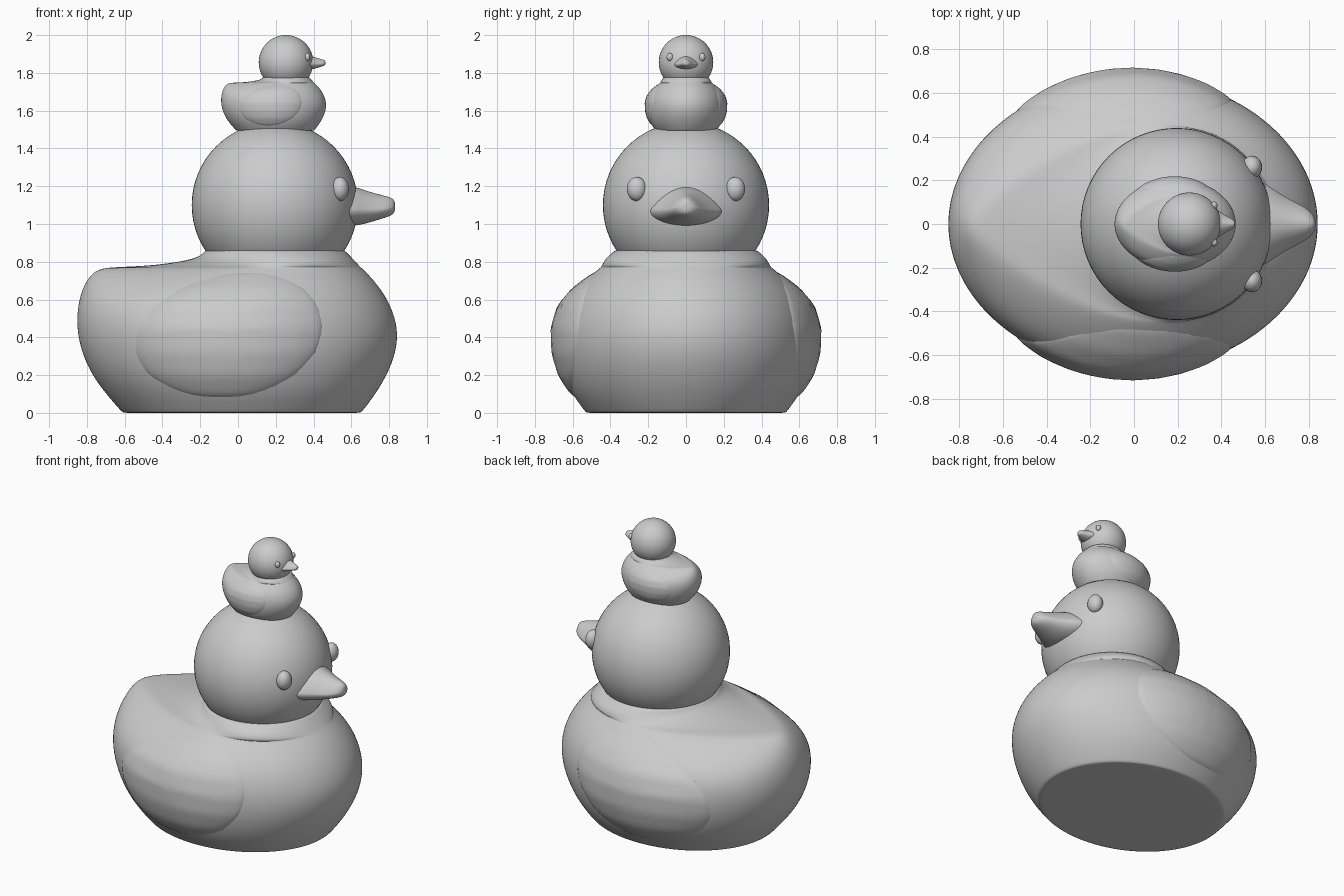
import bpy
import bmesh
from math import sin, cos, pi, sqrt
from mathutils import Matrix, Vector
from mathutils.bvhtree import BVHTree

if "Cube" in bpy.data.objects:
    bpy.data.objects.remove(bpy.data.objects["Cube"])

COLOR = (0.6, 0.6, 0.6, 1)
grey = bpy.data.materials.new("plain_grey")
grey.use_nodes = True
grey.diffuse_color = COLOR
grey.node_tree.nodes["Principled BSDF"].inputs["Base Color"].default_value = COLOR

SEGS = 48


def loft(rings):
    """Skin a list of closed point rings and cap both ends."""
    bm = bmesh.new()
    rows = [[bm.verts.new(p) for p in ring] for ring in rings]
    n = len(rows[0])
    for a, b in zip(rows, rows[1:]):
        for i in range(n):
            j = (i + 1) % n
            bm.faces.new((a[i], a[j], b[j], b[i]))
    bm.faces.new(rows[0][::-1])
    bm.faces.new(rows[-1])
    bmesh.ops.recalc_face_normals(bm, faces=bm.faces)
    return bm


def ellipsoid(center, radii, segs=48):
    bm = bmesh.new()
    m = Matrix.Translation(center) @ Matrix.Diagonal((*radii, 1))
    bmesh.ops.create_uvsphere(bm, u_segments=segs, v_segments=segs // 2, radius=1, matrix=m)
    return bm


def body():
    # height, tail x, breast x, half width, tail pinch
    profile = [
        (0, -.58, .62, .50, 0), (0, -.61, .65, .53, 0), (.015, -.625, .665, .54, 0),
        (.1, -.70, .73, .605, 0), (.2, -.775, .79, .65, 0), (.32, -.83, .84, .675, 0),
        (.45, -.857, .85, .677, 0), (.57, -.85, .81, .655, .05), (.66, -.825, .755, .61, .2),
        (.73, -.785, .695, .55, .4), (.768, -.73, .655, .51, .55), (.772, -.62, .65, .505, .55),
        (.782, -.42, .64, .49, .45), (.815, -.22, .61, .45, .2), (.85, -.18, .575, .39, 0),
        (.875, -.165, .55, .36, 0)]
    rings = []
    for z, x0, x1, w, pinch in profile:
        ring = []
        for i in range(SEGS):
            t = 2 * pi * i / SEGS
            rear = (1 - cos(t)) / 2
            ring.append(((x0 + x1) / 2 + (x1 - x0) / 2 * cos(t),
                         w * sin(t) * (1 - pinch * rear ** 2), z))
        rings.append(ring)
    return loft(rings)


def beak():
    # x, half width, top, bottom
    profile = [(.52, .22, 1.215, .985), (.6, .19, 1.205, .988), (.66, .145, 1.185, .997),
               (.72, .11, 1.165, 1.015), (.77, .085, 1.152, 1.03), (.805, .062, 1.143, 1.042),
               (.825, .038, 1.13, 1.055), (.832, .015, 1.11, 1.075)]
    rings = []
    for x, w, top, low in profile:
        mid = 1.07 + max(0, x - .75) * .25
        ring = []
        for i in range(24):
            a = 2 * pi * i / 24
            s = sin(a)
            rise = (top - mid) * abs(s) ** 1.7 if s > 0 else (mid - low) * s
            ring.append((x, w * cos(a), mid + rise))
        rings.append(ring)
    return loft(rings)


def wing(surface):
    """Egg-shaped pad that follows the side of the body."""
    bm = bmesh.new()

    def point(r, a):
        x = -.05 + .497 * r * cos(a)
        z = .41 + r * (.33 * sin(a) * (1 + .07 * cos(a)) + .05 * cos(a))
        hit = surface.ray_cast(Vector((x, 2, z)), Vector((0, -1, 0)))[0]
        return bm.verts.new((x, hit.y + .05 * sqrt(max(0, 1 - r * r)) - .01, z))

    steps = 14
    pole = point(0, 0)
    rows = [[point(sin(pi / 2 * k / steps), 2 * pi * i / SEGS) for i in range(SEGS)]
            for k in range(1, steps + 1)]
    for i in range(SEGS):
        j = (i + 1) % SEGS
        bm.faces.new((pole, rows[0][j], rows[0][i]))
        for a, b in zip(rows, rows[1:]):
            bm.faces.new((a[i], a[j], b[j], b[i]))
    return bm


def add(name, bm, loc, scale, mirror=False, subdiv=0):
    mesh = bpy.data.meshes.new(name)
    bm.to_mesh(mesh)
    bm.free()
    mesh.materials.append(grey)
    obj = bpy.data.objects.new(name, mesh)
    bpy.context.collection.objects.link(obj)
    obj.location, obj.scale = loc, scale
    bpy.ops.object.select_all(action='DESELECT')
    obj.select_set(True)
    bpy.context.view_layer.objects.active = obj
    bpy.ops.object.shade_smooth_by_angle(angle=.9)
    if mirror:
        mod = obj.modifiers.new("mirror", 'MIRROR')
        mod.use_axis = (False, True, False)
    if subdiv:
        mod = obj.modifiers.new("smooth", 'SUBSURF')
        mod.levels = mod.render_levels = subdiv


def duck(prefix, loc, size, slim):
    full = (size, size, size)
    narrow = (size, size * slim, size)
    shell = body()
    surface = BVHTree.FromBMesh(shell)
    add(prefix + "_body", shell, loc, narrow, subdiv=2)
    add(prefix + "_wings", wing(surface), loc, narrow, mirror=True)
    add(prefix + "_head", ellipsoid((.195, 0, 1.1), (.44, .44, .44), 64), loc, full)
    add(prefix + "_beak", beak(), loc, full, subdiv=2)
    add(prefix + "_eyes", ellipsoid((.54, .26, 1.185), (.047, .053, .064), 24), loc, full, mirror=True)


# Large duck with a small one riding on its head
duck("large", (0, 0, 0), 1, 1)
duck("small", (.19, 0, 1.495), .328, .93)
